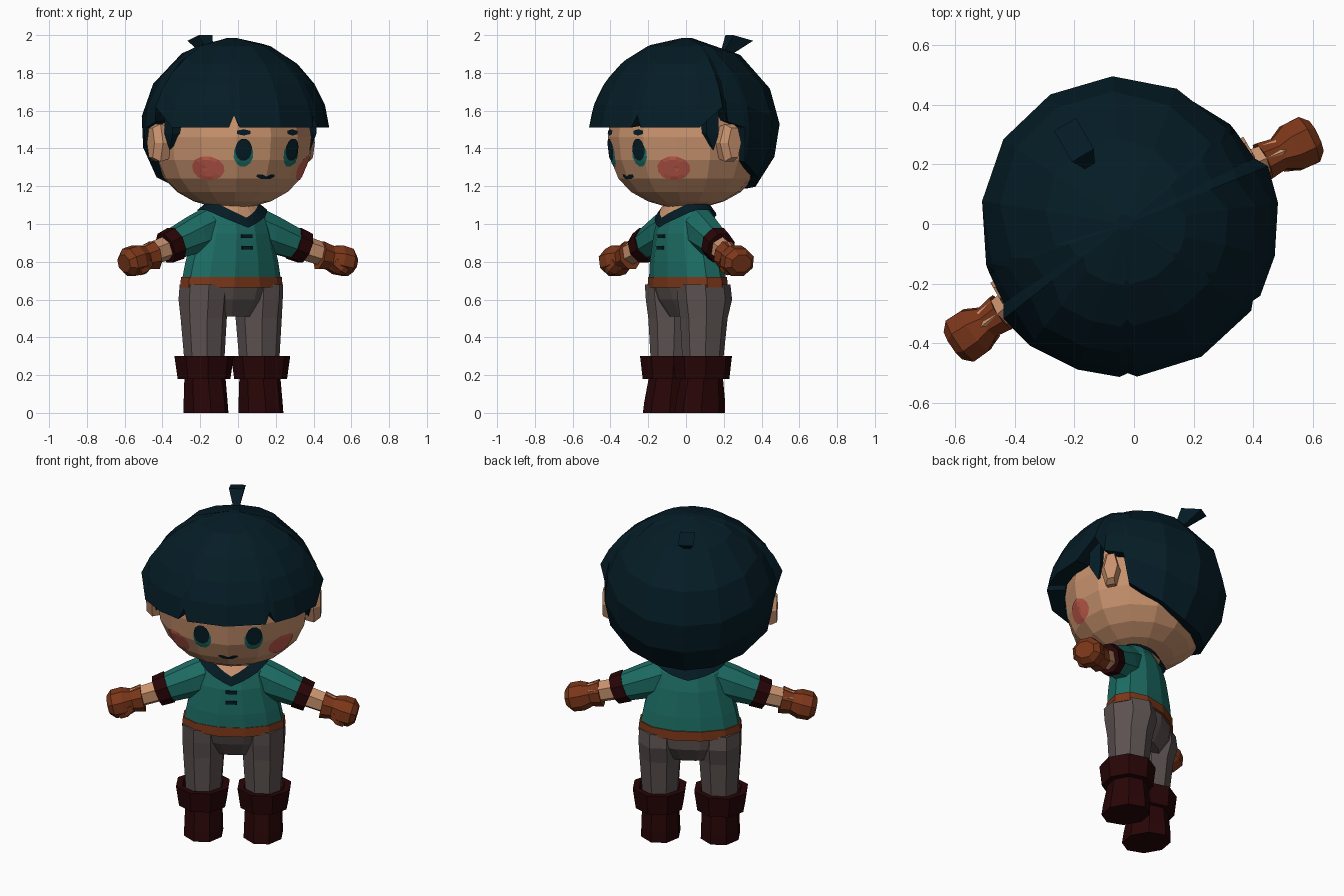
import bpy, bmesh
from math import sin, cos, pi, radians, acos
from mathutils import Vector, Matrix
from mathutils.bvhtree import BVHTree

if "Cube" in bpy.data.objects:
    bpy.data.objects.remove(bpy.data.objects["Cube"])

# The figure is modelled facing -y, then turned and placed
PLACE = Matrix.Translation((-0.03, 0, 0)) @ Matrix.Rotation(radians(30), 4, 'Z')


def material(name, *rgb):
    m = bpy.data.materials.new(name)
    m.use_nodes = True
    m.diffuse_color = (*rgb, 1)
    node = next(n for n in m.node_tree.nodes if n.type == 'BSDF_PRINCIPLED')
    node.inputs["Base Color"].default_value = (*rgb, 1)
    return m


SKIN = material("skin", .58, .29, .155)
HAIR = material("dark navy", .0015, .0115, .019)
TEAL = material("teal cloth", .012, .155, .13)
BROWN = material("tan leather", .2, .038, .01)
PANTS = material("grey cloth", .107, .084, .082)
BOOTS = material("dark red leather", .021, .0015, .002)
BLUSH = material("blush", .53, .105, .072)


def build(name, verts, faces, mat, fix=True):
    bm = bmesh.new()
    vs = [bm.verts.new(v) for v in verts]
    for f in faces:
        bm.faces.new([vs[i] for i in f])
    if fix:
        bmesh.ops.recalc_face_normals(bm, faces=bm.faces)
    bm.transform(PLACE)
    me = bpy.data.meshes.new(name)
    bm.to_mesh(me)
    bm.free()
    me.materials.append(mat)
    ob = bpy.data.objects.new(name, me)
    bpy.context.collection.objects.link(ob)


def skin_rings(rings, caps=True):
    """Join equal closed rings of points into vertices and faces."""
    n = len(rings[0])
    verts = [p for r in rings for p in r]
    faces = [(k * n + i, k * n + (i + 1) % n, (k + 1) * n + (i + 1) % n, (k + 1) * n + i)
             for k in range(len(rings) - 1) for i in range(n)]
    if caps:
        faces += [tuple(range(n))[::-1], tuple(range((len(rings) - 1) * n, len(verts)))]
    return verts, faces


def tower(name, rings, n, mat, x=0):
    """Loft of level ellipses (z, rx, ry, y)."""
    loops = [[Vector((x + rx * cos((i + .5) * 2 * pi / n), y + ry * sin((i + .5) * 2 * pi / n), z))
              for i in range(n)] for z, rx, ry, y in rings]
    v, f = skin_rings(loops)
    build(name, v, f, mat)
    return v, f


def limb(name, start, end, rings, n, mat):
    """Loft from start to end; rings are (fraction, depth radius, height radius)."""
    a, b = Vector(start), Vector(end)
    d = (b - a).normalized()
    up = (Vector((0, 0, 1)) - d * d.z).normalized()
    side = d.cross(up)
    loops = [[a.lerp(b, t) + side * ry * cos((i + .5) * 2 * pi / n) + up * rz * sin((i + .5) * 2 * pi / n)
              for i in range(n)] for t, ry, rz in rings]
    build(name, *skin_rings(loops), mat)


# Head
head = tower("head", [(1.09, .10, .10, 0), (1.12, .21, .20, 0), (1.17, .30, .29, 0), (1.24, .37, .355, 0),
                      (1.34, .415, .395, 0), (1.46, .43, .41, 0), (1.62, .40, .39, 0), (1.78, .27, .27, 0)],
             14, SKIN)
head_tree = BVHTree.FromPolygons(*head)


def decal(name, angle, z, w, h, mat, lift=.004, n=12, u0=0, tilt=0):
    """Oval painted mark laid on the head at an angle from straight ahead."""
    out = Vector((sin(angle), -cos(angle), 0))
    side = Vector((cos(angle), sin(angle), 0))
    loops = []
    for s in (.04, .35, .7, 1):
        loop = []
        for i in range(n):
            a = (i + .5) * 2 * pi / n
            u, v = s * w * cos(a), s * h * sin(a)
            u, v = u0 + u * cos(tilt) - v * sin(tilt), u * sin(tilt) + v * cos(tilt)
            hit = head_tree.ray_cast(out + side * u + Vector((0, 0, z + v)), -out)[0]
            loop.append(hit + out * lift)
        loops.append(loop)
    v, f = skin_rings(loops, False)
    build(name, v, [q[::-1] for q in f] + [tuple(range(n))], mat, False)


# Face marks, ears, sideburns
for s, side in ((1, "left"), (-1, "right")):
    eye = s * radians(21.5)
    decal(side + "_iris", eye, 1.37, .054, .068, TEAL)
    decal(side + "_pupil", eye, 1.393, .046, .06, HAIR, .008)
    decal(side + "_brow", eye, 1.485, .042, .017, HAIR, n=6)
    decal(side + "_cheek", s * radians(50), 1.295, .09, .064, BLUSH)
    decal(side + "_mouth", 0, 1.25, .034, .012, HAIR, n=6, u0=s * .026, tilt=s * .2)
    ear = [[Vector((s * x, y + dy * cos(i * pi / 3), 1.43 + dz * sin(i * pi / 3))) for i in range(6)]
           for x, y, dy, dz in ((.38, -.01, .05, .09), (.455, .0, .055, .115), (.49, .015, .04, .09))]
    build(side + "_ear", *skin_rings(ear), SKIN)
    burn = [[(s * .36, -.13, z), (s * .44, -.13, z), (s * .45, -.06, z), (s * .36, -.06, z)]
            for z in (1.62, 1.48)]
    v, f = skin_rings(burn)
    build(side + "_sideburn", v + [(s * .43, -.08, 1.39)],
          f[:5] + [(4, 5, 8), (5, 6, 8), (6, 7, 8), (7, 4, 8)], HAIR)

# Hair shell: (degrees from front, lower edge height, flare at the edge)
edge = [(0, 1.51, 1.05), (25.5, 1.51, 1.05), (29, 1.575, 1.04), (32, 1.51, 1.05), (48, 1.51, 1.05),
        (68, 1.51, 1.07), (82, 1.62, 1.10), (87, 1.54, 1), (100, 1.51, .99), (103, 1.33, .97),
        (128, 1.25, .92), (154, 1.2, .88), (180, 1.19, .88)]
edge += [(-a, z, k) for a, z, k in edge[-2:0:-1]]
rows = []
for t in (.03, .28, .5, .68, .84, 1):
    row = []
    for a, z, k in edge:
        th = t * acos((z - 1.48) / .5)
        r = min(.518, .49 * sin(th) * (1 + (k - 1) * t ** (1 if k > 1 else 6)))
        back = 1.04 if abs(a) > 100 else 1
        row.append(Vector((r * sin(radians(a)), -r * back * cos(radians(a)), 1.48 + .505 * cos(th))))
    rows.append(row)
rows.append([Vector((p.x * .8, p.y * .8, p.z + .01)) for p in rows[-1]])
v, f = skin_rings(rows)
build("hair", v, f[:-1], HAIR)

# Tuft on the crown
tuft = [[(-.02, .22, 1.9), (.01, .22, 1.9), (.01, .26, 1.89), (-.02, .26, 1.89)],
        [(-.05, .27, 2.0), (.035, .27, 2.0), (.035, .39, 1.97), (-.05, .39, 1.97)]]
build("hair_tuft", *skin_rings(tuft), HAIR)

# Shirt, hem band, neck
tower("shirt", [(.69, .29, .168, .01), (.8, .268, .165, .005), (.95, .225, .15, 0), (1.04, .2, .125, 0),
                (1.1, .155, .09, 0)], 12, TEAL)
tower("hem_band", [(.665, .298, .175, .01), (.72, .292, .172, .01)], 12, BROWN)
tower("neck", [(1.0, .08, .07, 0), (1.15, .08, .07, 0)], 10, SKIN)

# V collar with bare skin inside it
inner, outer, throat = [], [], []
for i in range(24):
    a = i * pi / 12
    off = min(a, 2 * pi - a)
    front, back = max(0, 1 - off / 1.2), max(0, 1 - (pi - off) / 1.2)
    dx, dy = sin(a), -cos(a)
    inner.append((.14 * dx, (.12 + .03 * front) * dy, 1.118 - .085 * front - .03 * back))
    outer.append((.198 * dx, (.14 + .027 * front + .015 * back) * dy, 1.075 - .095 * front - .05 * back))
    throat.append((.085 * dx, .085 * dy, 1.13))
build("collar", *skin_rings([outer, inner], False), HAIR)
build("throat", *skin_rings([inner, throat], False), SKIN)

# Shirt laces
for z, y in ((.935, -.156), (.875, -.163)):
    lace = [[(-.032, y + d, z - .009), (.032, y + d, z - .009), (.032, y + d, z + .009), (-.032, y + d, z + .009)]
            for d in (0, .009)]
    build("lace", *skin_rings(lace), HAIR)

# Arms and legs
for s, side in ((1, "left"), (-1, "right")):
    limb(side + "_sleeve", (s * .11, 0, .99), (s * .41, -.03, .88),
         [(0, .09, .115), (.4, .09, .105), (1, .074, .08)], 8, TEAL)
    limb(side + "_sleeve_cuff", (s * .36, -.026, .898), (s * .428, -.032, .872),
         [(0, .085, .094), (1, .08, .088)], 8, BOOTS)
    limb(side + "_forearm", (s * .38, -.027, .885), (s * .58, -.055, .825),
         [(0, .06, .066), (1, .052, .06)], 6, SKIN)
    limb(side + "_glove", (s * .505, -.05, .835), (s * .70, -.065, .79),
         [(0, .07, .08), (.3, .06, .068), (.55, .088, .084), (.85, .09, .08), (1, .06, .05)], 8, BROWN)
    limb(side + "_thumb", (s * .57, -.09, .80), (s * .635, -.11, .745),
         [(0, .035, .035), (.6, .04, .04), (1, .022, .022)], 6, BROWN)
    x = s * .168
    tower(side + "_trouser_leg", [(.26, .105, .108, .005), (.5, .122, .128, .012), (.6, .127, .15, .018),
                                  (.68, .125, .148, .01)], 8, PANTS, x)
    tower(side + "_boot", [(0, .115, .14, -.012), (.06, .113, .135, -.008), (.2, .108, .112, 0)], 8, BOOTS, x)
    tower(side + "_boot_cuff", [(.18, .14, .145, 0), (.3, .158, .158, 0), (.3, .12, .125, 0),
                                (.27, .105, .11, 0)], 8, BOOTS, x + s * .005)
tower("trouser_seat", [(.51, .16, .09, .02), (.6, .255, .145, .02), (.69, .285, .162, .01)], 12, PANTS)
